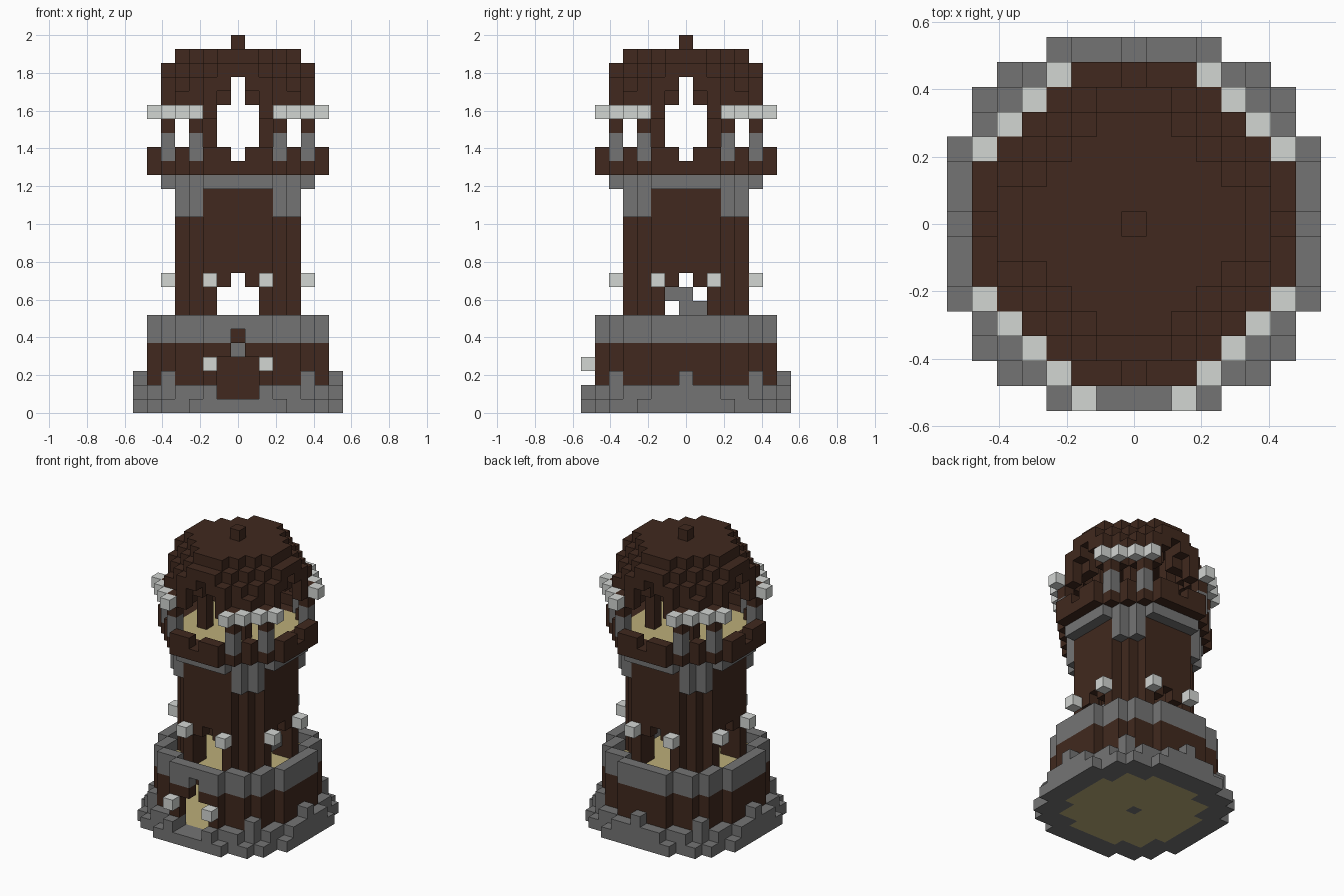
import bpy
import bmesh

if "Cube" in bpy.data.objects:
    bpy.data.objects.remove(bpy.data.objects["Cube"], do_unlink=True)

UNIT = 2 / 27          # edge of one block
cells = {}             # (x, y, z) -> part name
part_material = {}


def make_material(name, rgb):
    mat = bpy.data.materials.new(name)
    colour = (*rgb, 1.0)
    mat.diffuse_color = colour
    mat.use_nodes = True
    bsdf = next(n for n in mat.node_tree.nodes if n.type == 'BSDF_PRINCIPLED')
    bsdf.inputs["Base Color"].default_value = colour
    bsdf.inputs["Roughness"].default_value = 0.9
    return mat


WOOD = make_material("dark wood", (0.052, 0.022, 0.013))
STONE = make_material("grey stone", (0.175, 0.175, 0.175))
LAMP = make_material("pale lamp", (0.65, 0.67, 0.65))
PLANK = make_material("tan planks", (0.50, 0.42, 0.19))


def fill(part, mat, layers, rule):
    """Place blocks in the layers wherever rule(x, y) holds."""
    part_material[part] = mat
    for z in layers:
        for x in range(-7, 8):
            for y in range(-7, 8):
                if rule(x, y):
                    cells[x, y, z] = part


def carve(layers, rule):
    for z in layers:
        for key in [k for k in cells if k[2] == z and rule(k[0], k[1])]:
            del cells[key]


def octagon(reach, total):
    return lambda x, y: max(abs(x), abs(y)) <= reach and abs(x) + abs(y) <= total


def ring(outer, inner):
    return lambda x, y: outer(x, y) and not inner(x, y)


def stepped(*widths):
    """Plan whose half width depends on the distance from the centre row."""
    return lambda x, y: abs(y) < len(widths) and abs(x) <= widths[abs(y)]


def eightfold(*spots):
    """Spots repeated in every quadrant and mirrored over the diagonals."""
    return lambda x, y: (abs(x), abs(y)) in spots or (abs(y), abs(x)) in spots


def arch(half):
    """Openings in all four sides."""
    return lambda x, y: min(abs(x), abs(y)) <= half


# Stone footing and ground floor
room = stepped(5, 5, 5, 4, 4, 2)
wall = ring(stepped(6, 6, 6, 5, 5, 4, 2), room)
fill("footing", STONE, [0], stepped(7, 7, 7, 7, 6, 6, 5, 3))
fill("ground_floor", PLANK, [0], room)
fill("floor_centre_stone", STONE, [0], octagon(0, 0))
fill("footing_step", STONE, [1], ring(stepped(7, 7, 7, 6, 6, 5, 4, 2), room))
fill("footing_merlons", STONE, [2], eightfold((7, 0), (5, 5)))

# Lower wall with its stone band and the walkway floor
fill("lower_wall", WOOD, range(2, 5), wall)
fill("stone_band", STONE, [5], wall)
fill("walkway_floor", PLANK, [5], room)
fill("back_lining", WOOD, range(1, 5), lambda x, y: y == 5 and abs(x) <= 1)
fill("inner_step", STONE, [4], lambda x, y: y == 4 and x == 0)

# Front doorway with pointed top
carve([1, 2, 3], lambda x, y: abs(x) <= 1 and y < -3)
carve([4, 5], lambda x, y: x == 0 and y == -6)
fill("door_keystone", WOOD, [5], lambda x, y: x == 0 and y == -5)
fill("door_lamps", LAMP, [3], lambda x, y: abs(x) == 2 and y == -7)

# Shaft, its windows and stone corner corbels
fill("shaft", WOOD, range(6, 16), ring(octagon(4, 6), octagon(3, 4)))
fill("shaft_corbels", STONE, [14, 15], eightfold((3, 3), (4, 3)))
carve([6, 7, 8], arch(1))
carve([9], arch(0))
fill("parapet", STONE, [6], wall)
fill("shaft_lamps", LAMP, [9], eightfold((5, 2)))
fill("lower_stair", STONE, [7], lambda x, y: x == 3 and y in (0, 1))
fill("upper_stair", STONE, [8], lambda x, y: x == 3 and y in (-1, 0))

# Gallery floor, railing and posts
fill("gallery_corbel", STONE, [16], octagon(5, 7))
fill("gallery_rim", WOOD, [17], octagon(6, 8))
fill("gallery_floor", PLANK, [17], octagon(4, 7))
fill("railing", WOOD, [18], eightfold((6, 1), (6, 2), (4, 4)))
fill("post_feet", STONE, [18, 19], eightfold((5, 3)))
fill("post_heads", WOOD, [20, 21], eightfold((5, 3)))
fill("inner_columns", WOOD, range(18, 24), eightfold((2, 2)))
fill("gallery_lamps", LAMP, [21], eightfold((6, 3), (5, 4)))

# Domed roof, one course narrower each layer, with arched openings
fill("roof_fringe", WOOD, [21], eightfold((5, 2), (4, 3)))
fill("roof_skirt", WOOD, [22], ring(room, octagon(3, 5)))
fill("roof_shoulder", WOOD, [23], ring(octagon(5, 7), octagon(3, 5)))
carve([22], eightfold((5, 1)))
carve([22, 23], arch(0))
fill("roof_dome", WOOD, [24], octagon(5, 6))
fill("roof_cap", WOOD, [25], octagon(4, 5))
fill("roof_knob", WOOD, [26], octagon(0, 0))


def build(part):
    """Skin the blocks of one part, leaving out faces hidden by neighbours."""
    bm = bmesh.new()
    for (x, y, z), owner in cells.items():
        if owner != part:
            continue
        centre = (x, y, z + 0.5)
        for axis in range(3):
            for sign in (-1, 1):
                near = [x, y, z]
                near[axis] += sign
                if tuple(near) in cells:
                    continue
                u, v = (axis + 1) % 3, (axis + 2) % 3
                corners = []
                for a, b in ((-1, -1), (1, -1), (1, 1), (-1, 1))[::sign]:
                    point = list(centre)
                    point[axis] += sign / 2
                    point[u] += a / 2
                    point[v] += b / 2
                    corners.append(bm.verts.new([c * UNIT for c in point]))
                bm.faces.new(corners)
    bmesh.ops.remove_doubles(bm, verts=bm.verts, dist=UNIT / 100)
    mesh = bpy.data.meshes.new(part)
    bm.to_mesh(mesh)
    bm.free()
    mesh.materials.append(part_material[part])
    bpy.context.scene.collection.objects.link(bpy.data.objects.new(part, mesh))


for name in part_material:
    build(name)
